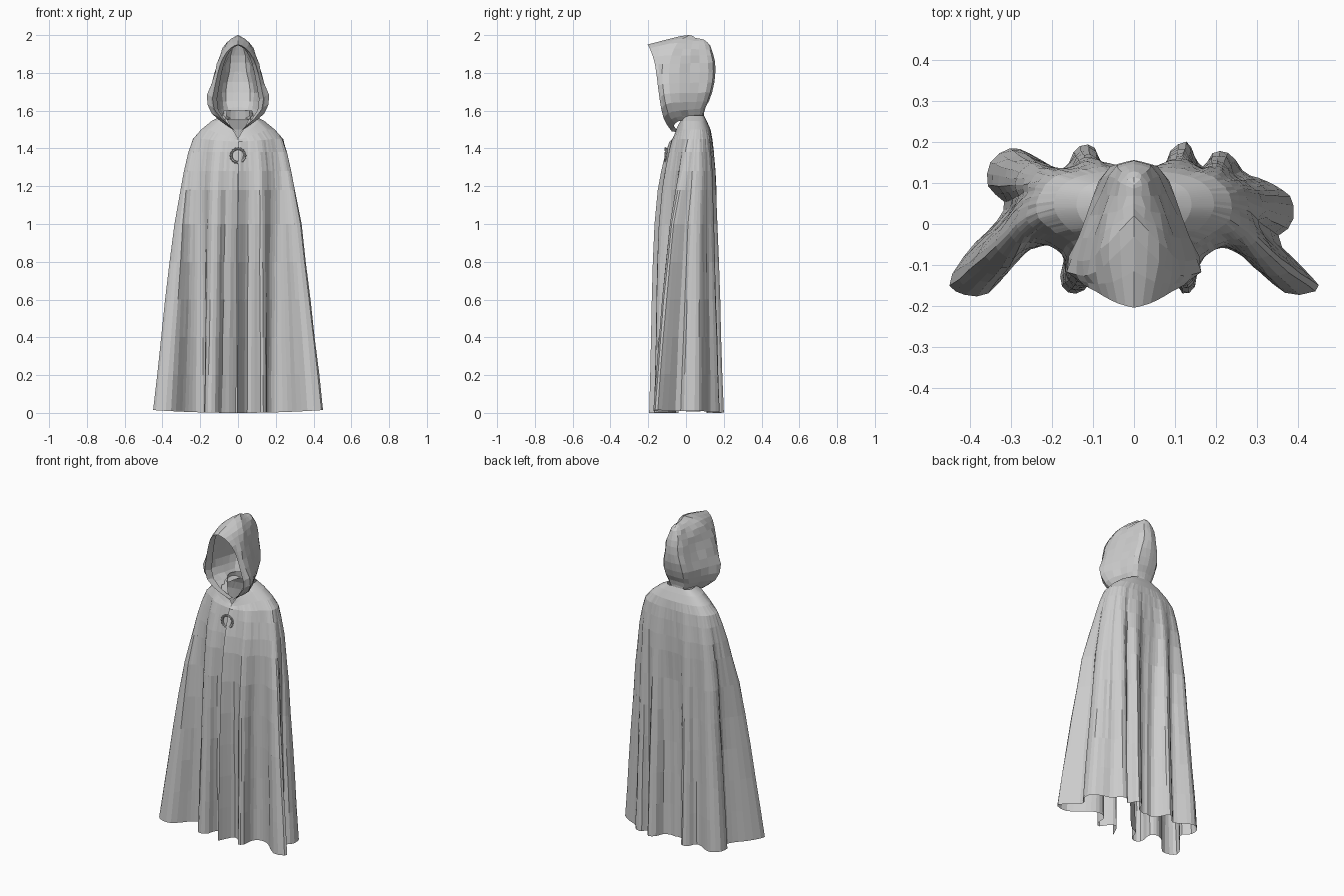
import bpy, bmesh, math, random
from mathutils import Vector

if "Cube" in bpy.data.objects:
    bpy.data.objects.remove(bpy.data.objects["Cube"])

random.seed(4)


def spline(pts, n):
    """Catmull-Rom through pts, sampled at n places."""
    pts = [Vector(p) for p in pts]
    ext = [2 * pts[0] - pts[1]] + pts + [2 * pts[-1] - pts[-2]]
    out = []
    for k in range(n):
        u = k / (n - 1) * (len(pts) - 1)
        i = min(int(u), len(pts) - 2)
        t = u - i
        a, b, c, d = ext[i:i + 4]
        out.append(0.5 * (2 * b + (c - a) * t + (2 * a - 5 * b + 4 * c - d) * t * t
                          + (3 * b - a - 3 * c + d) * t ** 3))
    return out


def sheet(name, rows):
    """Flat-shaded grid of quads from equal-length rows of points."""
    bm = bmesh.new()
    grid = [[bm.verts.new(p) for p in r] for r in rows]
    for r, s in zip(grid, grid[1:]):
        for i in range(len(r) - 1):
            bm.faces.new((r[i], r[i + 1], s[i + 1], s[i]))
    bmesh.ops.remove_doubles(bm, verts=bm.verts[:], dist=0.0005)
    bmesh.ops.recalc_face_normals(bm, faces=bm.faces[:])
    me = bpy.data.meshes.new(name)
    bm.to_mesh(me)
    bm.free()
    ob = bpy.data.objects.new(name, me)
    bpy.context.collection.objects.link(ob)
    return ob


# Hem outlines in plan, front opening to centre back
hem_right = [(-.005, -.195), (.02, -.14), (.05, -.10), (.09, -.125), (.12, -.17), (.15, -.15),
             (.155, -.09), (.18, -.06), (.22, -.055), (.27, -.08), (.32, -.13), (.38, -.172),
             (.45, -.158), (.42, -.115), (.35, -.04), (.385, 0), (.385, .06), (.35, .09),
             (.31, .11), (.27, .125), (.235, .17), (.195, .175), (.17, .14), (.15, .16),
             (.13, .20), (.09, .18), (.07, .13), (.03, .11), (0, .115)]
hem_left = [(.01, -.04), (.05, -.07), (.09, -.09), (.11, -.15), (.15, -.17), (.18, -.14),
            (.17, -.07), (.20, -.04), (.24, -.05), (.28, -.08), (.31, -.12), (.36, -.172),
            (.42, -.17), (.45, -.14), (.40, -.06), (.34, 0), (.315, .05), (.355, .09),
            (.35, .15), (.30, .185), (.25, .17), (.20, .14), (.165, .14), (.14, .185),
            (.10, .19), (.075, .14), (.04, .11), (0, .115)]
N = 58
right = spline(hem_right, N)
left = [Vector((-p.x, p.y)) for p in spline(hem_left, N)]

# Cloak levels: z, half width, front depth, back depth, fold strength, neckline drop
levels = [(1.575, .085, .06, .095, 0, .12), (1.545, .14, .065, .11, 0, .095),
          (1.50, .195, .072, .13, 0, .055), (1.45, .235, .082, .14, .02, .015),
          (1.38, .25, .095, .145, .06, 0), (1.28, .265, .115, .15, .12, 0),
          (1.18, .27, .13, .15, .20, 0), (1.0, .27, .14, .14, .38, 0),
          (.8, .265, .145, .135, .52, 0), (.6, .265, .145, .13, .65, 0),
          (.4, .265, .14, .13, .77, 0), (.2, .265, .13, .13, .89, 0),
          (0, .265, .13, .13, 1, 0)]
rows = []
for z, a, f, b, w, drop in levels:
    row = []
    for side, hem in ((1, right), (-1, left)):
        half = []
        for i, h in enumerate(hem):
            t = math.pi * i / (N - 1)
            c = -math.cos(t)
            x = side * a * math.sin(t)
            y = c * (f if c < 0 else b) + .045 * math.sin(t) ** 2
            wy = w ** .75                       # folds deepen early on the way down
            p = Vector((x + (h.x - x) * w, y + (h.y - y) * wy))
            if 0 < i < N - 1 and 0 < z < 1.5:
                p += Vector((random.uniform(-.002, .002), random.uniform(-.002, .002)))
            dz = .015 * (abs(h.x) / .45) ** 2 * w ** 8
            half.append((p.x, p.y, z + dz - drop * max(0, 1 - t / .9)))
        row += half if side == 1 else half[::-1]
    rows.append(row)
sheet("cloak_body", rows)

# Hood levels: front rim, widest side point, back (y, z)
hood = [((.01, -.075, 1.49), (.085, -.05, 1.54), (.095, 1.565)),
        ((.08, -.115, 1.55), (.135, -.08, 1.58), (.10, 1.61)),
        ((.135, -.135, 1.63), (.165, -.10, 1.66), (.13, 1.67)),
        ((.12, -.15, 1.74), (.142, -.11, 1.75), (.152, 1.76)),
        ((.095, -.163, 1.84), (.115, -.11, 1.84), (.155, 1.85)),
        ((.067, -.18, 1.90), (.09, -.09, 1.915), (.14, 1.91)),
        ((.035, -.195, 1.935), (.055, -.06, 1.965), (.125, 1.95)),
        ((0, -.204, 1.95), (0, 0, 2.0), (.10, 1.97))]
rows = []
for k, (rim, side, (by, bz)) in enumerate(hood):
    x, y, z = side
    mid = (x * .74, y * .5 + by * .5, (z + bz) / 2)
    rear = (x * .46, y * .08 + by * .92, (z + bz * 3) / 4)
    arc = spline([rim, side, mid, rear, (0, by, bz)], 11)
    lip = Vector((rim[0] * .82, rim[1] + .035, rim[2] - .004))
    rows.append([lip] + arc)
cols = [spline(c, 13) for c in zip(*rows)]
for i, col in enumerate(cols):
    for j, p in enumerate(col):
        if i == len(cols) - 1 or j == len(col) - 1:
            p.x = 0
        elif 1 < i and 0 < j:
            # Soft creases running back from the rim
            p.x = max(.004, p.x + random.uniform(-.007, .004))
hood_ob = sheet("hood", cols)
m = hood_ob.modifiers.new("mirror", 'MIRROR')
m.use_clip = True

# Standing collar inside the hood
collar = []
for z, r in ((1.55, .085), (1.60, .075)):
    collar.append([(r * math.sin(t), .02 - r * .85 * math.cos(t), z)
                   for t in [math.radians(50 + 20 * k) for k in range(14)]])
sheet("inner_collar", collar)

# Round clasp: ring, beaded rim, crossbar pin
C = Vector((0, -.106, 1.362))
bpy.ops.mesh.primitive_torus_add(location=C, rotation=(math.radians(84), 0, 0), major_radius=.036,
                                 minor_radius=.006, major_segments=20, minor_segments=6)
bpy.context.object.name = "clasp_ring"
for k in range(16):
    t = k * math.tau / 16
    bpy.ops.mesh.primitive_ico_sphere_add(
        subdivisions=1, radius=.006,
        location=C + Vector((.039 * math.cos(t), -.003, .039 * math.sin(t))))
    bpy.context.object.name = "clasp_bead"
bpy.ops.mesh.primitive_cylinder_add(vertices=8, radius=.003, depth=.05, location=C + Vector((.03, -.004, -.005)),
                                    rotation=(0, math.radians(20), 0))
bpy.context.object.name = "clasp_pin"
